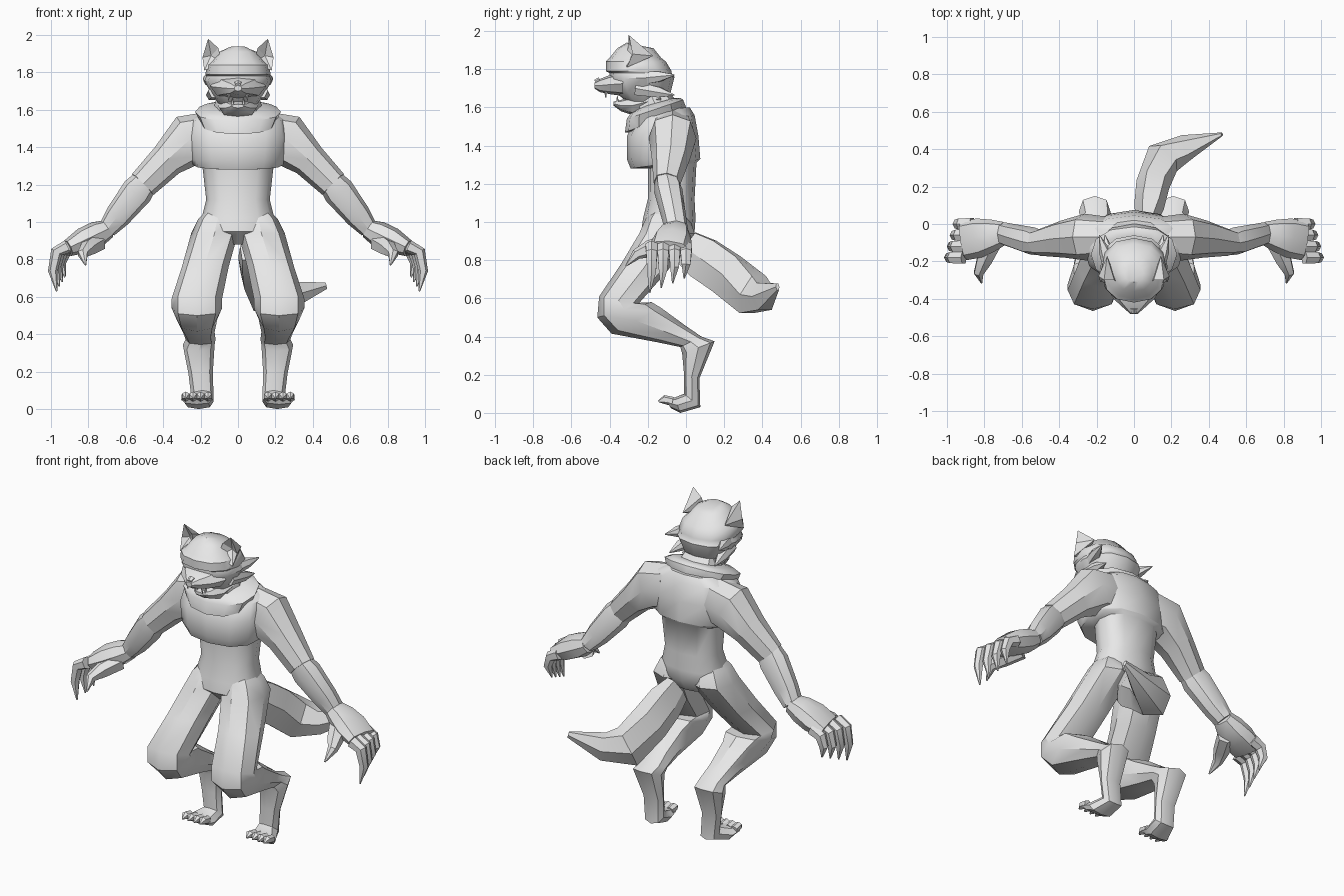
import bpy, bmesh, math
from mathutils import Vector

cube = bpy.data.objects.get("Cube")
if cube:
    bpy.data.objects.remove(cube, do_unlink=True)

shade = (.8, .8, .8, 1)
grey = bpy.data.materials.new("light grey")
grey.use_nodes = True
grey.diffuse_color = shade
grey.node_tree.nodes["Principled BSDF"].inputs["Base Color"].default_value = shade

X, Y, Z = Vector((1, 0, 0)), Vector((0, 1, 0)), Vector((0, 0, 1))


def finish(name, bm, mirror, angle):
    bmesh.ops.recalc_face_normals(bm, faces=bm.faces)
    mesh = bpy.data.meshes.new(name)
    bm.to_mesh(mesh)
    bm.free()
    mesh.materials.append(grey)
    part = bpy.data.objects.new(name, mesh)
    bpy.context.collection.objects.link(part)
    bpy.ops.object.select_all(action='DESELECT')
    part.select_set(True)
    bpy.context.view_layer.objects.active = part
    bpy.ops.object.shade_smooth_by_angle(angle=math.radians(angle))
    if mirror:
        part.modifiers.new("Mirror", 'MIRROR').use_mirror_merge = False


def ring(z, front, back, half, rise=0, x=0):
    """Level section; rise is how much higher its back is than its front."""
    return Vector((x, front, z)), Vector((x, back, z + rise)), X * half


def band(y, top, bottom, half):
    """Upright section facing the front."""
    return Vector((0, y, top)), Vector((0, y, bottom)), X * half


def squared(value, power=.85):
    """Push a sine or cosine outwards for a boxier section."""
    return math.copysign(abs(round(value, 6)) ** power, value)


def loft(name, rings, sides=8, mirror=False, angle=35):
    """Skin over sections, each two opposite points and a half-width vector."""
    bm = bmesh.new()
    loops = []
    for p, q, w in rings:
        middle, reach = (p + q) / 2, (p - q) / 2
        turns = [math.tau * k / sides for k in range(sides)]
        loops.append([bm.verts.new(middle + reach * squared(math.cos(a)) + w * squared(math.sin(a)))
                      for a in turns])
    for lower, upper in zip(loops, loops[1:]):
        for k in range(sides):
            j = (k + 1) % sides
            bm.faces.new((lower[k], lower[j], upper[j], upper[k]))
    bm.faces.new(loops[0])
    bm.faces.new(loops[-1])
    finish(name, bm, mirror, angle)


def tube(name, path, thick, wide=None, axis=Y, sides=8, mirror=True, angle=35):
    """Tapered limb along a path; wide is measured along the axis."""
    path = [Vector(p) for p in path]
    rings = []
    for i, p in enumerate(path):
        along = (path[min(i + 1, len(path) - 1)] - path[max(i - 1, 0)]).normalized()
        across = along.cross(axis).normalized()
        w = across.cross(along) * (wide or thick)[i]
        rings.append((p + across * thick[i], p - across * thick[i], w))
    loft(name, rings, sides, mirror, angle)


# Torso with the chest overhanging the waist
loft("torso", [
    ring(z=.88, front=-.16, back=0, half=.1),
    ring(z=.95, front=-.235, back=.045, half=.2),
    ring(z=1.02, front=-.225, back=.05, half=.195),
    ring(z=1.12, front=-.2, back=.045, half=.17),
    ring(z=1.28, front=-.2, back=.055, half=.19, rise=.03),
    ring(z=1.28, front=-.29, back=.075, half=.24, rise=.05),
    ring(z=1.33, front=-.31, back=.075, half=.255),
    ring(z=1.45, front=-.31, back=.065, half=.27),
    ring(z=1.54, front=-.26, back=.045, half=.255, rise=.02),
    ring(z=1.59, front=-.2, back=.02, half=.16, rise=.01),
], sides=12, angle=42)

# Neck and fur collar
loft("neck", [
    ring(z=1.5, front=-.25, back=0, half=.15, rise=.08),
    ring(z=1.68, front=-.29, back=-.09, half=.11),
])
loft("collar", [
    ring(z=1.6, front=-.24, back=-.06, half=.13, rise=.05),
    ring(z=1.57, front=-.29, back=-.03, half=.19, rise=.08),
    ring(z=1.54, front=-.31, back=-.015, half=.23, rise=.1),
    ring(z=1.47, front=-.32, back=.005, half=.2, rise=.12),
    ring(z=1.47, front=-.27, back=0, half=.16, rise=.1),
], sides=12)

# Head: cheeks, brow band and dome
loft("head", [
    ring(z=1.63, front=-.31, back=-.13, half=.1),
    ring(z=1.68, front=-.37, back=-.08, half=.14),
    ring(z=1.75, front=-.4, back=-.06, half=.18, rise=.01),
    ring(z=1.78, front=-.4, back=-.075, half=.17),
    ring(z=1.79, front=-.42, back=-.075, half=.175),
    ring(z=1.84, front=-.42, back=-.105, half=.165),
    ring(z=1.86, front=-.4, back=-.13, half=.14),
    ring(z=1.91, front=-.36, back=-.17, half=.1),
    ring(z=1.94, front=-.31, back=-.22, half=.05, rise=-.02),
], sides=12, angle=40)
loft("muzzle", [
    band(y=-.33, top=1.79, bottom=1.66, half=.15),
    band(y=-.4, top=1.77, bottom=1.67, half=.11),
    band(y=-.45, top=1.75, bottom=1.68, half=.055),
    band(y=-.48, top=1.73, bottom=1.7, half=.02),
])
loft("lower_jaw", [
    band(y=-.13, top=1.69, bottom=1.61, half=.12),
    band(y=-.28, top=1.66, bottom=1.56, half=.1),
    band(y=-.34, top=1.64, bottom=1.58, half=.065),
    band(y=-.38, top=1.63, bottom=1.61, half=.03),
])
tube("nose", [(0, -.45, 1.74), (0, -.475, 1.73)], thick=(.02, .015), axis=X, sides=6, mirror=False)

# Teeth
for name, x, y, gum, tip in (("upper_fangs", .05, -.42, 1.69, 1.65),
                             ("lower_fangs", .03, -.36, 1.62, 1.66)):
    tube(name, [(x, y, gum), (x, y, tip)], thick=(.01, .002), axis=X, sides=5)

# Ears: a rim joined to a hollow in front and a ridge behind
bm = bmesh.new()
corners = [Vector(v) for v in ((.18, -.31, 1.81), (.19, -.28, 1.88), (.16, -.3, 1.98),
                               (.105, -.3, 1.93), (.085, -.32, 1.85))]
rim = [bm.verts.new(v) for v in corners]
middle = sum(corners, Vector()) / len(corners)
hollow = bm.verts.new(middle + Y * .04)
ridge = bm.verts.new(middle + Y * .13 - Z * .02)
for a, b in zip(rim, rim[1:] + rim[:1]):
    bm.faces.new((a, b, hollow))
    bm.faces.new((b, a, ridge))
finish("ears", bm, mirror=True, angle=20)

# Fur tufts behind the cheeks
for name, root_z, tip in (("upper_cheek_tufts", 1.75, (.185, -.06, 1.77)),
                          ("lower_cheek_tufts", 1.7, (.155, -.06, 1.665))):
    root = Vector((.12, -.26, root_z))
    tube(name, [root, root.lerp(Vector(tip), .6), tip], thick=(.04, .03, .003), axis=Z, sides=6)

# Arms from shoulder to palm
collarbone = Vector((.15, -.07, 1.46))
shoulder = Vector((.26, -.07, 1.44))
biceps = Vector((.38, -.08, 1.33))
elbow = Vector((.51, -.1, 1.2))
wrist = Vector((.7, -.05, .96))
knuckles = Vector((.91, -.09, .86))
tube("upper_arms", [collarbone, shoulder, biceps, elbow],
     thick=(.13, .14, .095, .08), wide=(.11, .125, .1, .07))
tube("forearms", [elbow.lerp(wrist, t) for t in (-.1, .15, .7, 1)],
     thick=(.07, .085, .07, .05), wide=(.06, .075, .065, .06))
tube("palms", [wrist.lerp(knuckles, t) for t in (-.05, .25, .6, 1)],
     thick=(.05, .07, .07, .045), wide=(.06, .085, .105, .105))

# Fingers, curled more towards the back of the hand, and thumbs
for i in range(4):
    base = Vector((.91 - i * .015, -.18 + i * .06, .87))
    drop = -.24 + i * .025
    tube(f"finger_{i + 1}", [base, base + X * .06 - Z * .03, base + X * .08 + Z * drop * .55,
                             base + X * .06 + Z * drop - Y * .01],
         thick=(.036, .033, .026, .004), sides=6)
tube("thumbs", [(.75, -.09, .89), (.8, -.19, .86), (.83, -.26, .83), (.815, -.315, .77)],
     thick=(.05, .045, .028, .004), axis=X, sides=6)

# Legs: forward thigh, backward shin, upright hock and foot
loft("legs", [
    ring(z=1.08, front=-.16, back=-.03, half=.06, x=.09),
    ring(z=1.02, front=-.21, back=.02, half=.1, x=.11),
    ring(z=.94, front=-.245, back=.045, half=.125, x=.125),
    ring(z=.78, front=-.34, back=-.1, half=.125, rise=-.04, x=.175),
    ring(z=.61, front=-.455, back=-.25, half=.135, rise=-.04, x=.22),
    ring(z=.5, front=-.465, back=-.18, half=.135, rise=.08, x=.22),
    ring(z=.415, front=-.39, back=-.13, half=.11, rise=.135, x=.22),
    ring(z=.37, front=-.15, back=0, half=.085, rise=.085, x=.21),
    ring(z=.345, front=-.03, back=.08, half=.08, rise=.055, x=.2),
    ring(z=.31, front=-.02, back=.15, half=.085, rise=.065, x=.21),
    ring(z=.2, front=-.01, back=.07, half=.065, rise=-.02, x=.2),
    ring(z=.1, front=-.01, back=.075, half=.06, rise=-.07, x=.19),
    ring(z=.08, front=-.06, back=-.03, half=.08, rise=-.08, x=.21),
    ring(z=.08, front=-.11, back=-.08, half=.085, rise=-.055, x=.22),
], mirror=True)
for i in range(4):
    ball = Vector((.16 + i * .04, -.07, .06))
    tube(f"toe_{i + 1}", [ball, ball - Y * .045 + Z * .01, ball - Y * .075],
         thick=(.024, .023, .004), axis=X, sides=6)

# Tail sweeping back and towards the left
tube("tail", [(.06, 0, .87), (.08, .09, .81), (.1, .21, .73), (.155, .35, .62),
              (.28, .41, .61), (.47, .48, .66)],
     thick=(.05, .08, .09, .1, .07, .01), wide=(.1, .125, .125, .12, .08, .02),
     axis=Z, sides=6, mirror=False, angle=25)
